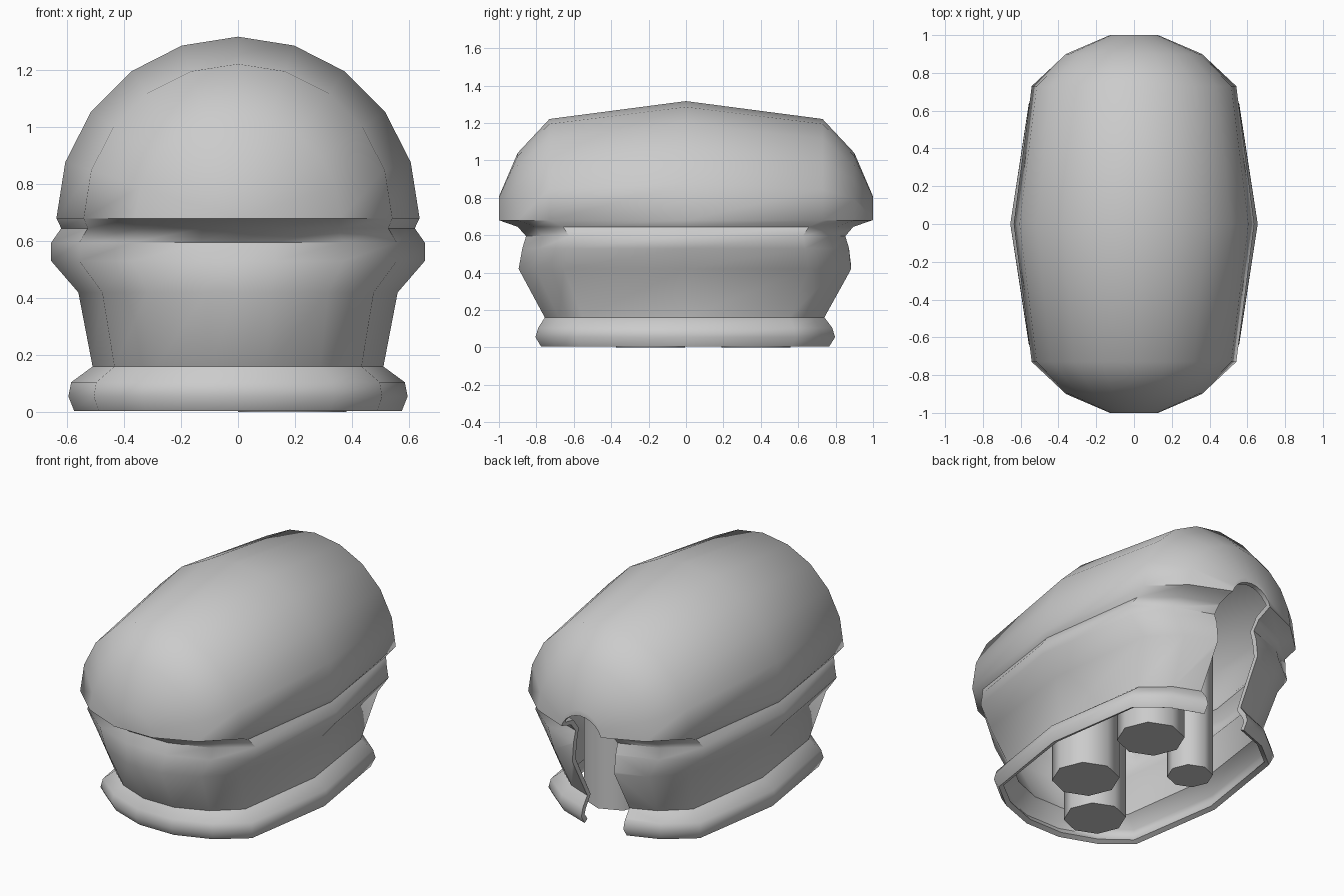
import bpy, bmesh, math

if "Cube" in bpy.data.objects:
    bpy.data.objects.remove(bpy.data.objects["Cube"])

def make_object(name, bm):
    bmesh.ops.recalc_face_normals(bm, faces=bm.faces)
    mesh = bpy.data.meshes.new(name)
    bm.to_mesh(mesh)
    bm.free()
    ob = bpy.data.objects.new(name, mesh)
    bpy.context.collection.objects.link(ob)
    return ob

def activate(ob):
    bpy.ops.object.select_all(action='DESELECT')
    ob.select_set(True)
    bpy.context.view_layer.objects.active = ob

def smooth(ob, degrees):
    activate(ob)
    bpy.ops.object.shade_smooth_by_angle(angle=math.radians(degrees))

def bridge(bm, a, b, closed):
    n = len(a)
    for i in range(n if closed else n - 1):
        j = (i + 1) % n
        bm.faces.new((a[i], a[j], b[j], b[i]))

# Plan outline of the hut, as fractions of half width and half length
quarter = [(1, 0), (.85, .73), (.565, .9), (.2, 1), (0, 1)]
half = quarter + [(-x, y) for x, y in quarter[-2::-1]]
plan = half + [(x, -y) for x, y in half[-2:0:-1]]

# Moulded wall profile: height, half width, half length
profile = [(.005, .575, .775), (.055, .595, .805), (.105, .585, .79),
           (.16, .51, .755), (.42, .56, .895), (.53, .655, .875),
           (.595, .655, .855), (.645, .62, .9), (.68, .637, 1.0)]
bm = bmesh.new()
rings = [[bm.verts.new((x * a, y * b, z)) for x, y in plan] for z, a, b in profile]
for lower, upper in zip(rings, rings[1:]):
    bridge(bm, lower, upper, True)

# Barrel roof: half-round ribs along the length, with flat end fans
stations = [(-y, x) for x, y in quarter[3:0:-1]] + [(0, 1)] + [(y, x) for x, y in quarter[1:4]]
ribs = []
for y, w in stations:
    r = .637 * w
    ribs.append([bm.verts.new((r * math.cos(math.pi * i / 10), y, .68 + r * math.sin(math.pi * i / 10)))
                 for i in range(11)])
for a, b in zip(ribs, ribs[1:]):
    bridge(bm, a, b, False)
for rib, y in ((ribs[0], -1), (ribs[-1], 1)):
    centre = bm.verts.new((0, y, .68))
    for p, q in zip(rib, rib[1:]):
        bm.faces.new((centre, p, q))
bmesh.ops.remove_doubles(bm, verts=bm.verts, dist=.002)
shell = make_object("hut_shell", bm)

# Arched doorway cutter for the back wall
bm = bmesh.new()
r, spring = .14, .635
arch = [(r, -.1)] + [(r * math.cos(math.pi * i / 12), spring + r * math.sin(math.pi * i / 12))
                     for i in range(13)] + [(-r, -.1)]
inner, outer = [[bm.verts.new((x, y, z)) for x, z in arch] for y in (.5, 1.2)]
bridge(bm, inner, outer, True)
bm.faces.new(inner)
bm.faces.new(outer)
cutter = make_object("doorway_cutter", bm)
cutter.hide_render = True

# Thickness and doorway
thick = shell.modifiers.new("thickness", 'SOLIDIFY')
thick.thickness = .03
thick.offset = -1
cut = shell.modifiers.new("doorway", 'BOOLEAN')
cut.object = cutter
cut.operation = 'DIFFERENCE'
cut.solver = 'EXACT'
activate(shell)
for name in ("thickness", "doorway"):
    bpy.ops.object.modifier_apply(modifier=name)
bpy.data.objects.remove(cutter)
smooth(shell, 50)

# Eight-sided pillars inside
for i, (x, y, r, z) in enumerate([(.195, .375, .185, 0), (.185, -.19, .185, 0),
                                  (-.24, .19, .125, .01), (-.14, -.5, .17, .01)]):
    top = .8
    bpy.ops.mesh.primitive_cylinder_add(vertices=8, radius=r, depth=top - z,
                                        location=(x, y, (top + z) / 2))
    pillar = bpy.context.object
    pillar.name = f"pillar_{i + 1}"
    smooth(pillar, 50)
